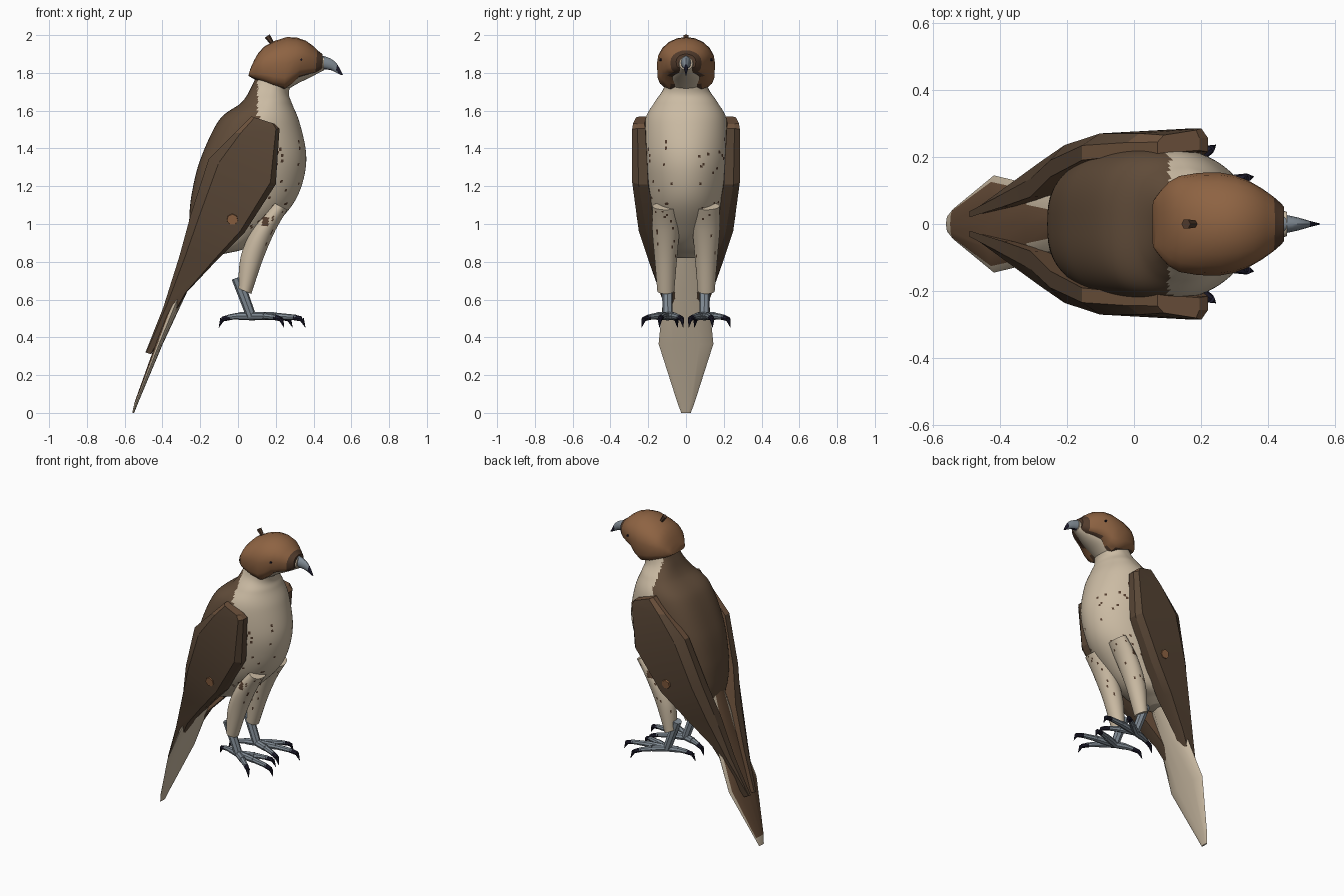
import bpy, bmesh, math, random
from mathutils import Vector, Matrix

cube = bpy.data.objects.get("Cube")
if cube:
    bpy.data.objects.remove(cube)
random.seed(4)


def material(name, rgb):
    m = bpy.data.materials.new(name)
    m.use_nodes = True
    m.diffuse_color = (*rgb, 1)
    node = m.node_tree.nodes["Principled BSDF"]
    node.inputs["Base Color"].default_value = (*rgb, 1)
    node.inputs["Roughness"].default_value = 0.9
    return m


CAP = material("russet brown", (0.27, 0.125, 0.055))
BACK = material("back brown", (0.12, 0.073, 0.042))
WARM = material("warm brown", (0.155, 0.085, 0.046))
WING = material("wing brown", (0.10, 0.062, 0.037))
DARK = material("dark brown", (0.085, 0.045, 0.026))
CREAM = material("cream", (0.60, 0.50, 0.37))
GREY = material("blue grey", (0.22, 0.26, 0.30))
BLACK = material("claw black", (0.012, 0.011, 0.025))


def finish(name, bm, mats, angle=40, rule=None):
    """Turn a bmesh into a shaded object; rule picks a material per face."""
    bmesh.ops.recalc_face_normals(bm, faces=bm.faces)
    bm.normal_update()
    if rule:
        for f in bm.faces:
            f.material_index = rule(f.calc_center_median(), f.normal)
    mesh = bpy.data.meshes.new(name)
    bm.to_mesh(mesh)
    bm.free()
    ob = bpy.data.objects.new(name, mesh)
    bpy.context.collection.objects.link(ob)
    for m in mats:
        mesh.materials.append(m)
    bpy.ops.object.select_all(action='DESELECT')
    ob.select_set(True)
    bpy.context.view_layer.objects.active = ob
    bpy.ops.object.shade_smooth_by_angle(angle=math.radians(angle))
    return ob


def skin(bm, rings):
    """Bridge equal point rings and close both ends."""
    loops = [[bm.verts.new(p) for p in r] for r in rings]
    n = len(loops[0])
    for a, b in zip(loops, loops[1:]):
        for i in range(n):
            j = (i + 1) % n
            bm.faces.new((a[i], a[j], b[j], b[i]))
    bm.faces.new(loops[0])
    bm.faces.new(loops[-1])


def refine(rows, steps):
    """Smoothly interpolate rows of section numbers."""
    out = []
    for k in range(len(rows) - 1):
        a, b = rows[max(k - 1, 0)], rows[k]
        c, d = rows[k + 1], rows[min(k + 2, len(rows) - 1)]
        for s in range(steps):
            t = s / steps
            out.append([q + 0.5 * t * (r - p + t * (2*p - 5*q + 4*r - e + t * (3*(q - r) + e - p)))
                        for p, q, r, e in zip(a, b, c, d)])
    return out + [list(rows[-1])]


def loft(name, rows, mats, rule=None, steps=1, sides=24, y=0.0, square=1.0, angle=40):
    """Each row: first point x z, opposite point x z, half width."""
    rings = []
    for x1, z1, x2, z2, w in refine(rows, steps):
        ring = []
        for i in range(sides):
            a = math.tau * i / sides
            c, s = math.cos(a), math.sin(a)
            if c < 0:
                c = -abs(c) ** square
                s = math.copysign(abs(s) ** square, s)
            ring.append(((x1 + x2 + (x1 - x2) * c) / 2, y + w * s,
                         (z1 + z2 + (z1 - z2) * c) / 2))
        rings.append(ring)
    bm = bmesh.new()
    skin(bm, rings)
    return finish(name, bm, mats, angle, rule)


def rods(name, parts, mats, sides=8):
    """Tapered rods: start, end, start radius, end radius, material index."""
    bm = bmesh.new()
    for p, q, r1, r2, mi in parts:
        p, q = Vector(p), Vector(q)
        turn = (q - p).to_track_quat('Z', 'Y').to_matrix().to_4x4()
        old = set(bm.faces)
        bmesh.ops.create_cone(bm, cap_ends=True, segments=sides, radius1=r1, radius2=r2,
                              depth=(q - p).length,
                              matrix=Matrix.Translation((p + q) / 2) @ turn)
        for f in set(bm.faces) - old:
            f.material_index = mi
    return finish(name, bm, mats)


# Body: brown mantle, cream speckled breast
def body_rule(c, n):
    edge = 0.105 - max(0, 1.2 - c.z) * 0.85 + random.uniform(-0.006, 0.006)
    if c.x < edge:
        return 0
    speckled = 0.98 < c.z < 1.45 and abs(c.y) > 0.07
    return 2 if speckled and random.random() < 0.045 else 1


loft("body", [(0.30, 1.80, 0.12, 1.84, 0.10), (0.27, 1.70, 0.075, 1.735, 0.118),
              (0.285, 1.64, 0.02, 1.645, 0.168), (0.325, 1.54, -0.10, 1.55, 0.218),
              (0.36, 1.38, -0.20, 1.34, 0.232), (0.35, 1.25, -0.245, 1.16, 0.218),
              (0.30, 1.12, -0.258, 1.03, 0.195), (0.20, 1.00, -0.255, 0.95, 0.165),
              (0.06, 0.88, -0.24, 0.88, 0.13), (-0.08, 0.84, -0.235, 0.835, 0.09),
              (-0.14, 0.82, -0.22, 0.82, 0.05)],
     [BACK, CREAM, DARK], body_rule, steps=10, sides=112, square=0.7)

# Tail: flat wedge, cream underneath, along the edges and at the tip
loft("tail", [(-0.15, 0.90, -0.245, 0.97, 0.08), (-0.265, 0.65, -0.325, 0.68, 0.115),
              (-0.40, 0.36, -0.435, 0.37, 0.145), (-0.53, 0.05, -0.548, 0.055, 0.045),
              (-0.55, 0.0, -0.56, 0.0, 0.025)],
     [WARM, CREAM], lambda c, n: int(n.x > 0 or abs(n.y) > 0.28 or c.z < 0.03),
     sides=12, angle=30)

# Throat and hooded head
loft("throat", [(0.20, 1.85, 0.22, 1.68, 0.10), (0.30, 1.85, 0.30, 1.735, 0.085),
                (0.38, 1.85, 0.38, 1.775, 0.06), (0.456, 1.888, 0.456, 1.815, 0.036)],
     [CREAM], steps=3)
loft("hood", [(0.065, 1.82, 0.055, 1.785, 0.07), (0.09, 1.875, 0.08, 1.77, 0.105),
              (0.14, 1.94, 0.13, 1.75, 0.143), (0.26, 1.99, 0.245, 1.712, 0.154),
              (0.36, 1.97, 0.32, 1.775, 0.13), (0.42, 1.92, 0.41, 1.80, 0.082),
              (0.447, 1.90, 0.447, 1.825, 0.052)],
     [CAP, DARK], lambda c, n: int(c.x > 0.42 or n.z < -0.8), sides=20, steps=2, square=0.5)
rods("crest_feather", [((0.185, 0, 1.95), (0.155, 0, 1.995), 0.010, 0.016, 0)], [DARK], 6)

# Beak with black hooked tip
loft("beak", [(0.44, 1.893, 0.44, 1.82, 0.030), (0.49, 1.876, 0.49, 1.815, 0.019),
              (0.525, 1.846, 0.517, 1.803, 0.010), (0.555, 1.79, 0.548, 1.787, 0.002)],
     [GREY, BLACK], lambda c, n: int(c.x > 0.525 or (c.z < 1.825 and n.z < -0.85)),
     steps=3, sides=12)

for side, label in ((1, "left"), (-1, "right")):
    rods(label + "_eye", [((0.335, side * 0.12, 1.87), (0.335, side * 0.141, 1.87),
                           0.006, 0.006, 0)], [BLACK])

    # Folded wing: lead x z, trail x z, outer y, inner y
    rings = []
    for lx, lz, tx, tz, yo, yi in [(0.195, 1.53, 0.07, 1.57, 0.28, 0.22),
                                   (0.22, 1.505, -0.02, 1.48, 0.285, 0.215),
                                   (0.20, 1.21, -0.155, 1.345, 0.285, 0.20),
                                   (0.035, 0.955, -0.25, 1.05, 0.25, 0.15),
                                   (-0.11, 0.81, -0.31, 0.83, 0.20, 0.09),
                                   (-0.27, 0.64, -0.395, 0.56, 0.13, 0.06),
                                   (-0.46, 0.31, -0.49, 0.32, 0.05, 0.03)]:
        def at(t, y):
            return (lx + (tx - lx) * t, side * y, lz + (tz - lz) * t)
        rings.append([at(0, yi), at(0, yo - (yo - yi) * 0.4), at(0.08, yo), at(0.85, yo - 0.015),
                      at(1, yo - (yo - yi) * 0.6), at(1, yi - 0.01)])
    bm = bmesh.new()
    skin(bm, rings)
    finish(label + "_wing", bm, [WING, WARM], 20,
           lambda c, n: int((n.z > 0.4 and abs(n.y) < 0.8) or n.y * side < -0.3))
    rods(label + "_wing_patch", [((-0.03, side * 0.245, 1.025), (-0.03, side * 0.2585, 1.023),
                                  0.031, 0.029, 0)], [CAP], 7)

    # Speckled thigh with a brown patch on the outside
    def thigh_rule(c, n):
        patch = 0.99 < c.z < 1.04 and 0.13 < c.x < 0.165 and c.y * side > 0.13
        return int(patch or (c.z > 0.75 and random.random() < 0.025))

    loft(label + "_thigh", [(0.262, 1.075, 0.185, 1.115, 0.070), (0.20, 0.97, 0.08, 0.98, 0.072),
                            (0.135, 0.82, 0.015, 0.83, 0.060), (0.07, 0.63, 0.0, 0.66, 0.045)],
         [CREAM, DARK], thigh_rule, steps=10, sides=40, y=side * 0.107)

    # Shank, toes and hooked claws
    ankle = Vector((0.07, side * 0.097, 0.512))
    parts = [((-0.005, side * 0.1, 0.715), ankle, 0.03, 0.026, 0)]
    for tx, ty in ((0.305, 0.133), (0.203, 0.203), (0.24, 0.033), (-0.052, 0.06)):
        tip = Vector((tx, side * ty, 0.506))
        way = (tip - ankle).normalized()
        mid = ankle.lerp(tip, 0.55) + Vector((0, 0, 0.004))
        bend = tip + way * 0.032 + Vector((0, 0, -0.008))
        end = tip + way * 0.052 + Vector((0, 0, -0.052))
        parts += [(ankle, mid, 0.022, 0.020, 0), (mid, tip, 0.018, 0.014, 0),
                  (tip - way * 0.012, bend, 0.015, 0.013, 1), (bend, end, 0.013, 0.001, 1)]
    rods(label + "_foot", parts, [GREY, BLACK])
